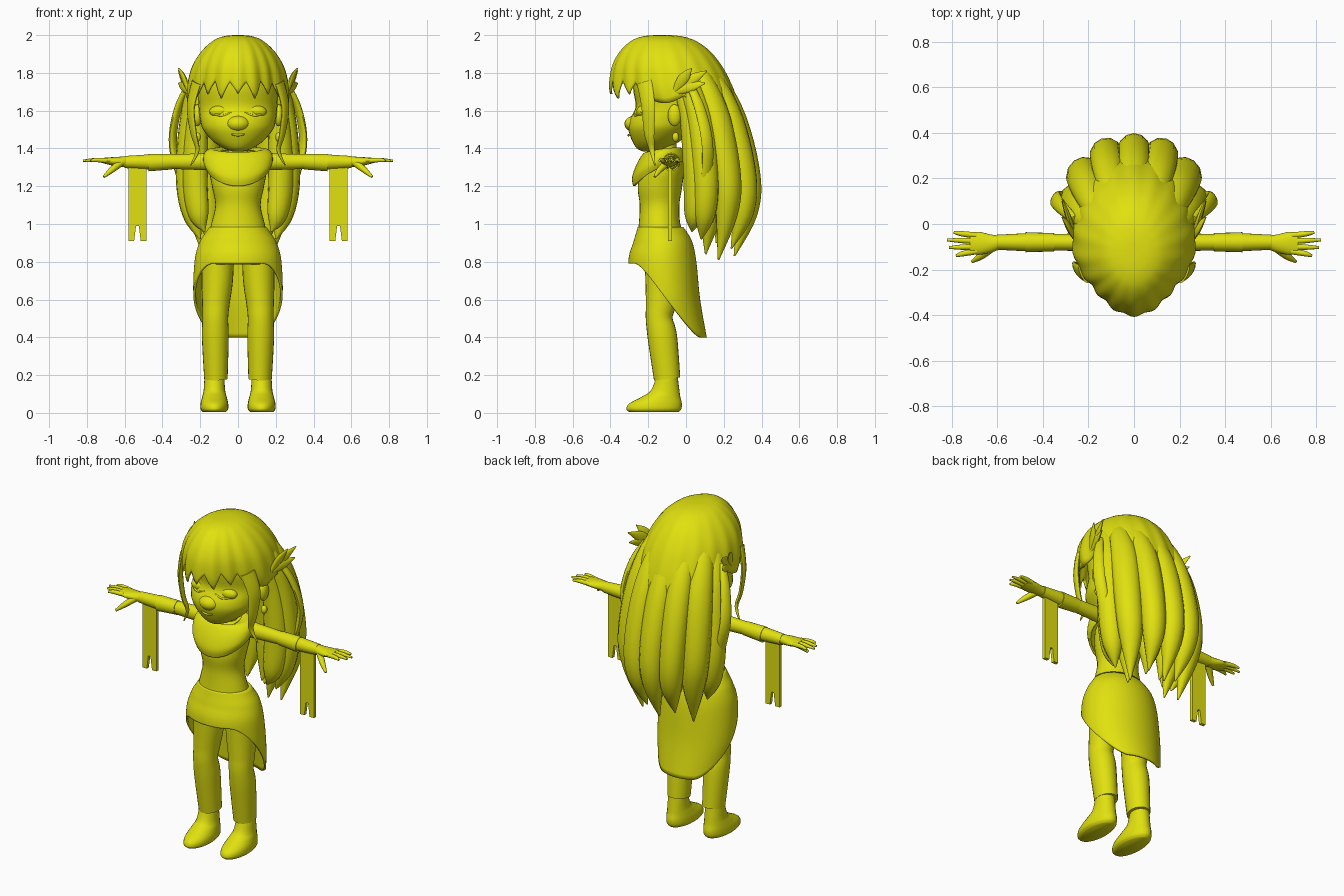
import bpy, bmesh
from math import sin, cos, pi, radians, degrees
from mathutils import Vector

cube = bpy.data.objects.get("Cube")
if cube:
    bpy.data.objects.remove(cube)

mat = bpy.data.materials.new("yellow")
mat.use_nodes = True
mat.diffuse_color = (0.75, 0.75, 0.005, 1)
mat.node_tree.nodes["Principled BSDF"].inputs["Base Color"].default_value = mat.diffuse_color


def finish(name, bm, thick=0, angle=50):
    bmesh.ops.recalc_face_normals(bm, faces=bm.faces)
    me = bpy.data.meshes.new(name)
    bm.to_mesh(me)
    bm.free()
    me.materials.append(mat)
    ob = bpy.data.objects.new(name, me)
    bpy.context.collection.objects.link(ob)
    bpy.ops.object.select_all(action='DESELECT')
    ob.select_set(True)
    bpy.context.view_layer.objects.active = ob
    bpy.ops.object.shade_smooth_by_angle(angle=radians(angle))
    if thick:
        mod = ob.modifiers.new("thickness", 'SOLIDIFY')
        mod.thickness = thick


def skin(name, rings, caps=(0, -1), thick=0):
    """Join closed rings of points into one surface, closing the listed ends."""
    bm = bmesh.new()
    vs = [[bm.verts.new(p) for p in r] for r in rings]
    for a, b in zip(vs, vs[1:]):
        n = len(a)
        for i in range(n):
            bm.faces.new((a[i], a[(i + 1) % n], b[(i + 1) % n], b[i]))
    for end in caps:
        bm.faces.new(vs[end])
    finish(name, bm, thick)


def smooth_path(keys, n=5):
    """Catmull-Rom interpolation of tuples."""
    k = [Vector(p) for p in keys]
    k = [k[0]] + k + [k[-1]]
    out = []
    for a, b, c, d in zip(k, k[1:], k[2:], k[3:]):
        for i in range(n):
            t = i / n
            out.append(b + (c - a) * t / 2 + (2 * a - 5 * b + 4 * c - d) * t * t / 2
                       + (3 * b - a - 3 * c + d) * t ** 3 / 2)
    return out + [k[-1]]


def body(name, keys, cx=0, seg=32):
    """Upright loft; keys are z, half width, front y, back y."""
    rings = []
    for z, rx, yf, yb in smooth_path(keys):
        rings.append([(cx + rx * sin(2 * pi * i / seg),
                       (yf + yb) / 2 + (yf - yb) / 2 * cos(2 * pi * i / seg), z) for i in range(seg)])
    skin(name, rings)


def tube(name, keys, s=1, out=None, seg=12):
    """Elliptical sweep; keys are x, y, z, half width, half depth."""
    path = smooth_path(keys)
    pos = [Vector((p[0] * s, p[1], p[2])) for p in path]
    rings = []
    for i, p in enumerate(pos):
        t = (pos[min(i + 1, len(pos) - 1)] - pos[max(i - 1, 0)]).normalized()
        n = Vector(out) if out else p - Vector((0, -0.08, min(p.z, 1.65)))
        n = (n - t * n.dot(t)).normalized()
        side = t.cross(n)
        w, d = max(path[i][3], .002), max(path[i][4], .002)
        rings.append([p + side * w * cos(2 * pi * j / seg) + n * d * sin(2 * pi * j / seg)
                      for j in range(seg)])
    skin(name, rings)


def sheet(name, keys, hem, ripple=0, pinch=0, caps=(), power=1, seg=144, rows=24):
    """Shell hanging from its first key to a hem height that depends on the angle."""
    path = smooth_path(keys, 8)
    rings = []
    for r in range(rows + 1):
        ring = []
        u = r / rows
        for i in range(seg):
            a = 2 * pi * i / seg
            deg = abs(degrees(a) if a <= pi else degrees(a) - 360)
            z = path[0][0] + (hem(deg) - path[0][0]) * u ** power
            j = next((k for k in range(1, len(path) - 1) if path[k][0] <= z), len(path) - 1)
            p, q = path[j - 1], path[j]
            v = p.lerp(q, min(1, max(0, (p[0] - z) / max(1e-6, p[0] - q[0]))))
            f = 1 + ripple * u * cos(radians(deg) * 18)
            if deg < 90:
                f -= pinch * u * sin(2 * a) ** 2
            ring.append((v[1] * f * sin(a), (v[2] + v[3]) / 2 + (v[2] - v[3]) / 2 * f * cos(a), z))
        rings.append(ring)
    skin(name, rings, caps, .012)


def ball(name, loc, size):
    bm = bmesh.new()
    bmesh.ops.create_uvsphere(bm, u_segments=20, v_segments=12, radius=1)
    for v in bm.verts:
        v.co = Vector([c * k for c, k in zip(v.co, size)]) + Vector(loc)
    finish(name, bm)


# Head, neck and torso
body("head", [(1.385, .03, -.23, -.14), (1.40, .075, -.26, -.1), (1.44, .135, -.285, -.03),
              (1.5, .185, -.305, .04), (1.55, .2, -.3, .08), (1.62, .208, -.267, .1),
              (1.72, .21, -.28, .1), (1.82, .18, -.27, .08), (1.88, .1, -.2, 0)])
ball("nose", (0, -.265, 1.53), (.065, .061, .045))
tube("mouth", [(-.035, -.3, 1.475, .004, .004), (0, -.304, 1.47, .006, .006),
               (.035, -.3, 1.475, .004, .004)], out=(0, -1, 0))
body("neck", [(1.28, .07, -.16, -.04), (1.35, .055, -.15, -.05), (1.45, .055, -.16, -.05)])
body("torso", [(.93, .16, -.26, 0), (1.0, .142, -.25, -.03), (1.1, .12, -.245, -.035),
               (1.2, .138, -.255, -.02), (1.3, .15, -.23, -.01), (1.37, .1, -.17, -.03)])
body("pelvis", [(.785, .17, -.25, .01), (.82, .19, -.27, .03), (.9, .185, -.265, .02), (.97, .14, -.25, -.02)])

# Draped collar with tilted rings: half width, front y, back y, front z, back z
collar = []
for rx, yf, yb, zf, zb in smooth_path([(.09, -.17, -.05, 1.35, 1.40), (.145, -.215, -.03, 1.38, 1.405),
                                       (.178, -.255, -.015, 1.33, 1.39), (.184, -.285, 0, 1.25, 1.36),
                                       (.17, -.28, 0, 1.20, 1.33)]):
    collar.append([(rx * sin(a), (yf + yb) / 2 + (yf - yb) / 2 * cos(a), zb + (zf - zb) * (.5 + .5 * cos(a)) ** 2)
                   for a in [2 * pi * i / 40 for i in range(40)]])
skin("collar", collar, (), .012)


# Skirt, short in front and long behind
def skirt_hem(d):
    t = min(1, max(0, (d - 35) / 115))
    return .79 - .39 * t * t * (3 - 2 * t)


sheet("skirt", [(.985, .15, -.255, -.015), (.95, .175, -.265, .01), (.9, .205, -.28, .035),
                (.8, .23, -.305, .055), (.6, .235, -.29, .075), (.4, .2, -.25, .11)], skirt_hem)


# Hair cap with a jagged fringe, running down under the long locks behind
def hair_hem(d):
    if d < 58:
        return 1.675 + .08 * abs((d / 20 + .5) % 1 * 2 - 1) + .012 * cos(d / 6)
    if d < 100:
        return 1.68 - .04 * sin(radians((d - 58) * 180 / 42))
    return 1.68 - .38 * min(1, (d - 100) / 30)


sheet("hair_cap", [(2.0, .02, -.16, -.09), (1.995, .07, -.22, -.03), (1.975, .125, -.28, .04),
                   (1.93, .18, -.335, .11), (1.87, .225, -.375, .165), (1.8, .255, -.397, .21),
                   (1.7, .272, -.4, .255), (1.6, .265, -.36, .285), (1.5, .262, -.32, .31),
                   (1.3, .25, -.28, .33)], hair_hem, .015, .09, (0,), 1.9)


def back_lock(name, s, x, y, tip, w):
    tube(name, [(.4 * x, .02, 1.87, .05, .03), (.8 * x, .62 * y - .05, 1.77, .8 * w, .05),
                (x, .85 * y - .01, 1.55, w, .06), (1.06 * x, y + .005, 1.25, w, .07),
                (.97 * x, y, 1.05, .82 * w, .056), (.82 * x, .8 * y, tip, .004, .004)], s)


back_lock("back_lock_centre", 1, 0, .32, .83, .072)
for side, s in (("left", 1), ("right", -1)):
    # Long hair
    for i, (x, y, tip, w) in enumerate([(.115, .30, .87, .072), (.21, .215, .81, .077), (.245, .10, .92, .07),
                                        (.06, .2, .9, .08), (.16, .13, .84, .08), (.215, .04, .96, .055)]):
        back_lock(f"{side}_back_lock_{i + 1}", s, x, y, tip, w)
    tube(side + "_outer_lock", [(.26, .02, 1.74, .02, .015), (.315, .07, 1.62, .03, .018),
                                (.345, .11, 1.45, .034, .018), (.315, .11, 1.28, .03, .016),
                                (.25, .06, 1.02, .003, .003)], s)
    tube(side + "_front_lock", [(.22, -.22, 1.75, .045, .015), (.25, -.2, 1.62, .04, .014),
                                (.235, -.195, 1.48, .03, .012), (.215, -.18, 1.39, .015, .01),
                                (.25, -.165, 1.31, .003, .003)], s)
    # Leaf shaped hair ornament
    for i, (y, z) in enumerate([(.11, 1.81), (.10, 1.745), (.03, 1.825)]):
        tube(f"{side}_leaf_{i + 1}", [(.255, -.07, 1.69, .008, .008),
                                      (.285, y / 2 - .03, (z + 1.69) / 2 + .01, .03, .012),
                                      (.315, y, z, .003, .003)], s)
    # Face details and ears
    ball(side + "_eyelid", (.09 * s, -.228, 1.595), (.062, .035, .034))
    tube(side + "_lashes", [(.035, -.272, 1.59, .004, .004), (.09, -.268, 1.574, .006, .006),
                            (.148, -.236, 1.593, .004, .004)], s, (0, -1, 0), 8)
    ball(side + "_ear", (.215 * s, -.06, 1.575), (.026, .036, .058))
    ball(side + "_earring", (.215 * s, -.055, 1.46), (.018, .018, .025))
    # Arm, cuff and forearm
    up = (0, 0, 1)
    tube(side + "_sleeve", [(.1, -.08, 1.33, .05, .048), (.2, -.08, 1.33, .04, .044),
                            (.36, -.08, 1.33, .036, .038)], s, up, 20)
    tube(side + "_cuff", [(.35, -.08, 1.33, .04, .041), (.475, -.08, 1.325, .044, .046)], s, up, 20)
    tube(side + "_forearm", [(.46, -.08, 1.328, .04, .041), (.6, -.08, 1.328, .033, .032)], s, up, 20)
    tube(side + "_hand", [(.59, -.08, 1.33, .03, .028), (.63, -.085, 1.33, .04, .026),
                          (.68, -.085, 1.333, .05, .02), (.72, -.085, 1.337, .045, .013)], s, up, 16)
    for i, (y, tx, ty) in enumerate([(-.12, .78, -.14), (-.1, .81, -.103), (-.075, .82, -.07), (-.05, .79, -.037)]):
        tube(f"{side}_finger_{i + 1}", [(.69, y, 1.335, .013, .013), (.75, (y + ty) / 2, 1.339, .012, .012),
                                        (tx, ty, 1.335, .006, .006)], s, up, 10)
    tube(side + "_thumb", [(.62, -.1, 1.325, .02, .02), (.67, -.14, 1.285, .016, .016),
                           (.71, -.165, 1.25, .007, .007)], s, up, 10)
    # Hanging ribbon with a split end
    bm = bmesh.new()
    outline = [(.485, 1.3), (.58, 1.3), (.58, .91), (.55, .91), (.54, .99), (.525, .99), (.515, .91), (.485, .91)]
    f = bm.faces.new([bm.verts.new((x * s, -.095, z)) for x, z in outline])
    ext = bmesh.ops.extrude_face_region(bm, geom=[f])["geom"]
    bmesh.ops.translate(bm, vec=(0, .02, 0), verts=[v for v in ext if isinstance(v, bmesh.types.BMVert)])
    finish(side + "_ribbon", bm, angle=30)
    # Leg and foot
    tube(side + "_leg", [(.105, -.13, .85, .085, .09), (.11, -.125, .7, .083, .09), (.117, -.133, .58, .073, .08),
                         (.12, -.142, .5, .068, .071), (.12, -.125, .4, .071, .078),
                         (.117, -.1, .18, .062, .07)], s, (0, -1, 0), 24)
    body(side + "_foot", [(.004, .06, -.3, -.04), (.02, .073, -.315, -.025), (.05, .073, -.3, -.022),
                          (.085, .065, -.235, -.03), (.12, .057, -.185, -.035), (.2, .052, -.155, -.045)],
         .125 * s, 24)
